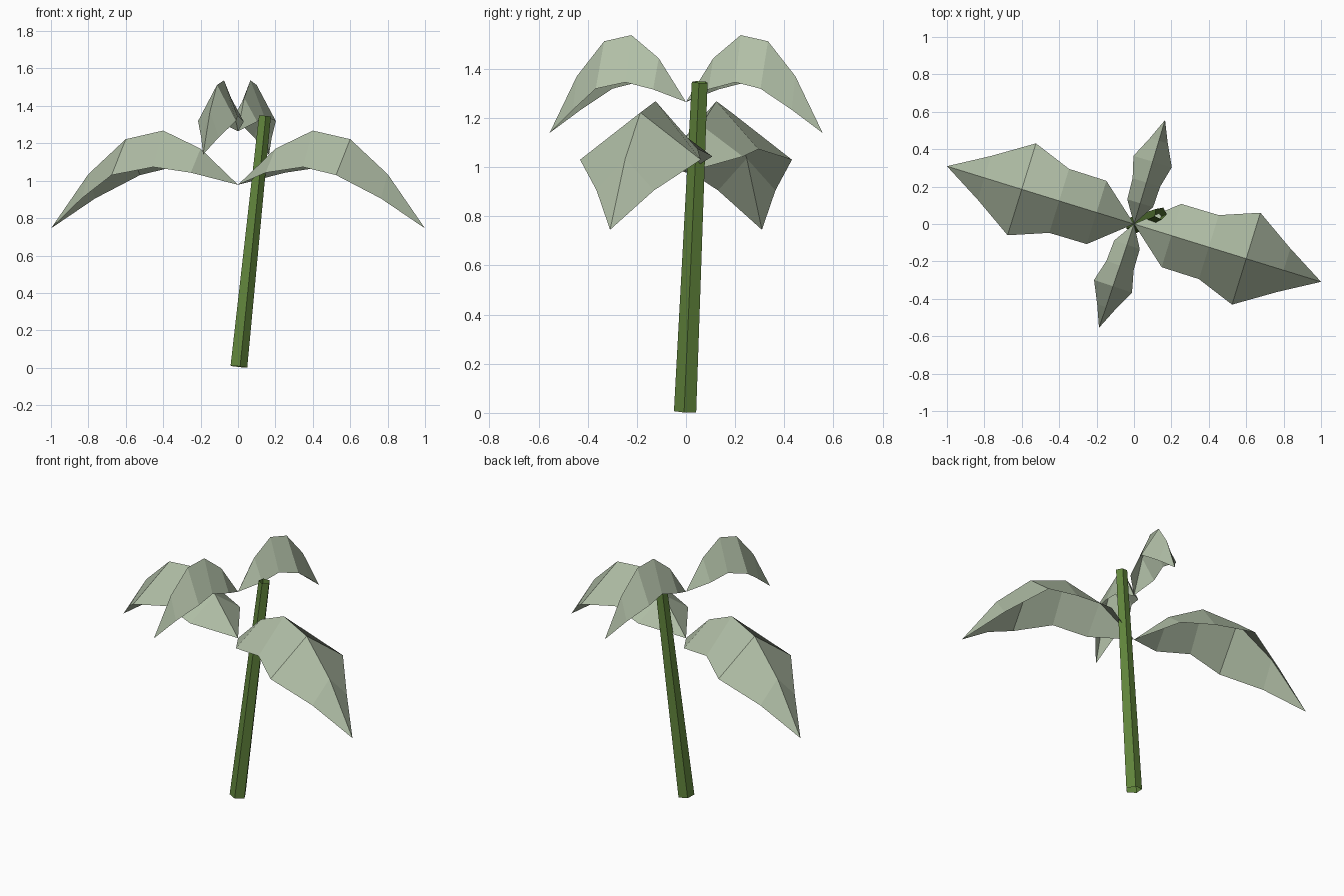
import bpy, bmesh, math
from mathutils import Vector

if "Cube" in bpy.data.objects:
    bpy.data.objects.remove(bpy.data.objects["Cube"])


def material(name, rgb):
    m = bpy.data.materials.new(name)
    m.diffuse_color = (*rgb, 1)
    m.use_nodes = True
    m.node_tree.nodes["Principled BSDF"].inputs["Base Color"].default_value = m.diffuse_color
    return m


pale_green = material("pale leaf green", (0.44, 0.52, 0.385))
stem_green = material("stem green", (0.12, 0.235, 0.045))


def finish(name, bm, mat):
    me = bpy.data.meshes.new(name)
    bm.to_mesh(me)
    bm.free()
    me.materials.append(mat)
    ob = bpy.data.objects.new(name, me)
    bpy.context.collection.objects.link(ob)
    return ob


# Leaf: folded sheet, arched midrib with drooping edges, pointed at both ends
def leaf(name, tip, base_z, rise, half_width, drop):
    bm = bmesh.new()
    tip = Vector((tip[0], tip[1], 0))
    side = Vector((-tip.y, tip.x, 0)).normalized()
    up = Vector((0, 0, 1))
    base = bm.verts.new(up * base_z)
    rows = []
    for i in range(4):
        mid = tip * ((i + 1) / 5) + up * (base_z + rise[i])
        low = mid - up * drop[i]
        rows.append([bm.verts.new(p) for p in
                     (low - side * half_width[i], mid, low + side * half_width[i])])
    end = bm.verts.new(tip + up * (base_z + rise[4]))
    for k in range(2):
        bm.faces.new((base, rows[0][k], rows[0][k + 1]))
        for a, b in zip(rows, rows[1:]):
            bm.faces.new((a[k], b[k], b[k + 1], a[k + 1]))
        bm.faces.new((rows[3][k], end, rows[3][k + 1]))
    bmesh.ops.recalc_face_normals(bm, faces=bm.faces)
    if sum(f.normal.z for f in bm.faces) < 0:
        bmesh.ops.reverse_faces(bm, faces=bm.faces)
    return finish(name, bm, pale_green)


# Large lower pair
big = dict(base_z=0.978, rise=(0.193, 0.29, 0.244, 0.057, -0.233),
           half_width=(0.177, 0.179, 0.257, 0.122), drop=(0.128, 0.195, 0.192, 0.13))
leaf("large_leaf_right", (1.0, -0.309), **big)
leaf("large_leaf_left", (-1.0, 0.309), **big)

# Small upper pair
small = dict(base_z=1.265, rise=(0.178, 0.272, 0.247, 0.105, -0.126),
             half_width=(0.072, 0.077, 0.107, 0.05), drop=(0.127, 0.192, 0.193, 0.137))
leaf("small_leaf_back", (0.166, 0.556), **small)
leaf("small_leaf_front", (-0.187, -0.555), **small)

# Stem: open, tapered five-sided tube leaning to the right and back
bm = bmesh.new()
bottom, top = Vector((0.002, -0.002, 0.006)), Vector((0.142, 0.057, 1.346))
turn = Vector((0, 0, 1)).rotation_difference(top - bottom)
rings = []
for centre, r in ((bottom, 0.048), (top, 0.034)):
    ring = []
    for k in range(5):
        a = math.radians(-79 + 72 * k)
        ring.append(bm.verts.new(centre + turn @ Vector((r * math.cos(a), r * math.sin(a), 0))))
    rings.append(ring)
for k in range(5):
    n = (k + 1) % 5
    bm.faces.new((rings[0][k], rings[0][n], rings[1][n], rings[1][k]))
finish("stem", bm, stem_green)
